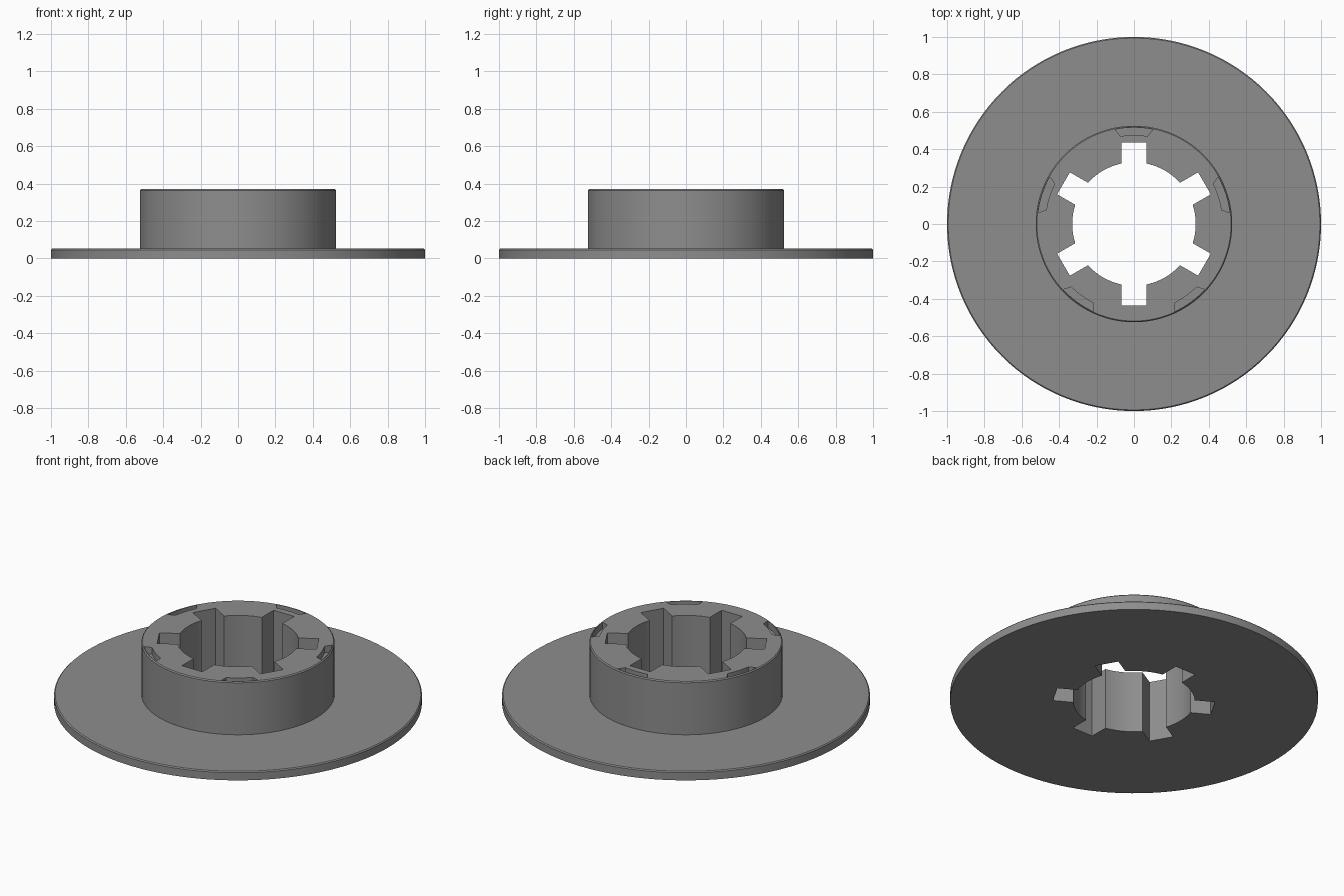
import bpy, bmesh
from math import pi, cos, sin, asin, radians

if "Cube" in bpy.data.objects:
    bpy.data.objects.remove(bpy.data.objects["Cube"])

SEGMENTS = 128
FLANGE_R, FLANGE_H = 1.0, 0.052
HUB_R, HUB_H = 0.525, 0.37
BORE_R, SLOT_R, SLOT_HALF = 0.33, 0.435, 0.068
POCKET_IN, POCKET_OUT, POCKET_DEPTH = 0.475, 0.515, 0.04
CHAMFER = 0.006

grey = bpy.data.materials.new("medium grey")
grey.diffuse_color = (0.27, 0.27, 0.27, 1)
grey.use_nodes = True
grey.node_tree.nodes["Principled BSDF"].inputs["Base Color"].default_value = grey.diffuse_color


def make_object(name, bm):
    bmesh.ops.recalc_face_normals(bm, faces=bm.faces)
    mesh = bpy.data.meshes.new(name)
    bm.to_mesh(mesh)
    bm.free()
    mesh.materials.append(grey)
    obj = bpy.data.objects.new(name, mesh)
    bpy.context.collection.objects.link(obj)
    return obj


def add_prism(bm, outline, z0, z1):
    """Extrude a closed outline from z0 to z1."""
    face = bm.faces.new([bm.verts.new((x, y, z0)) for x, y in outline])
    new = bmesh.ops.extrude_face_region(bm, geom=[face])["geom"]
    bmesh.ops.translate(bm, vec=(0, 0, z1 - z0),
                        verts=[v for v in new if isinstance(v, bmesh.types.BMVert)])


def arc(r, a0, a1, n):
    return [(r * cos(a0 + (a1 - a0) * i / n), r * sin(a0 + (a1 - a0) * i / n))
            for i in range(n + 1)]


# Flange and hub: one turned profile with small edge chamfers
profile = [(0, 0), (FLANGE_R, 0), (FLANGE_R, FLANGE_H - CHAMFER),
           (FLANGE_R - CHAMFER, FLANGE_H), (HUB_R, FLANGE_H),
           (HUB_R, HUB_H - CHAMFER), (HUB_R - CHAMFER, HUB_H), (0, HUB_H)]
bm = bmesh.new()
verts = [bm.verts.new((r, 0, z)) for r, z in profile]
edges = [bm.edges.new(pair) for pair in zip(verts, verts[1:])]
bmesh.ops.spin(bm, geom=verts + edges, cent=(0, 0, 0), axis=(0, 0, 1),
               angle=2 * pi, steps=SEGMENTS, use_merge=True)
bmesh.ops.remove_doubles(bm, verts=bm.verts, dist=1e-5)
body = make_object("flanged_hub", bm)

# Bore with six square slots
outline = []
half = asin(SLOT_HALF / BORE_R)
for k in range(6):
    a = radians(30 + 60 * k)
    for side in (-SLOT_HALF, SLOT_HALF):
        outline.append((SLOT_R * cos(a) - side * sin(a), SLOT_R * sin(a) + side * cos(a)))
    outline += arc(BORE_R, a + half, a + pi / 3 - half, 12)
bm = bmesh.new()
add_prism(bm, outline, -0.2, HUB_H + 0.2)
bore_cutter = make_object("bore_cutter", bm)

# Five shallow curved pockets in the top rim
bm = bmesh.new()
for k in range(5):
    a = radians(90 + 72 * k)
    outer, inner = radians(11.2), radians(8.8)
    add_prism(bm, arc(POCKET_OUT, a - outer, a + outer, 8) +
              arc(POCKET_IN, a + inner, a - inner, 8), HUB_H - POCKET_DEPTH, HUB_H + 0.1)
pocket_cutter = make_object("pocket_cutter", bm)

# Cut the bore and pockets, then discard the cutters
for cutter in (bore_cutter, pocket_cutter):
    cutter.hide_render = True
    mod = body.modifiers.new(cutter.name, "BOOLEAN")
    mod.operation, mod.solver, mod.object = "DIFFERENCE", "EXACT", cutter
bpy.context.view_layer.objects.active = body
body.select_set(True)
for mod in list(body.modifiers):
    bpy.ops.object.modifier_apply(modifier=mod.name)
for cutter in (bore_cutter, pocket_cutter):
    bpy.data.objects.remove(cutter)

bpy.ops.object.select_all(action="DESELECT")
body.select_set(True)
bpy.ops.object.shade_smooth_by_angle(angle=radians(30))
